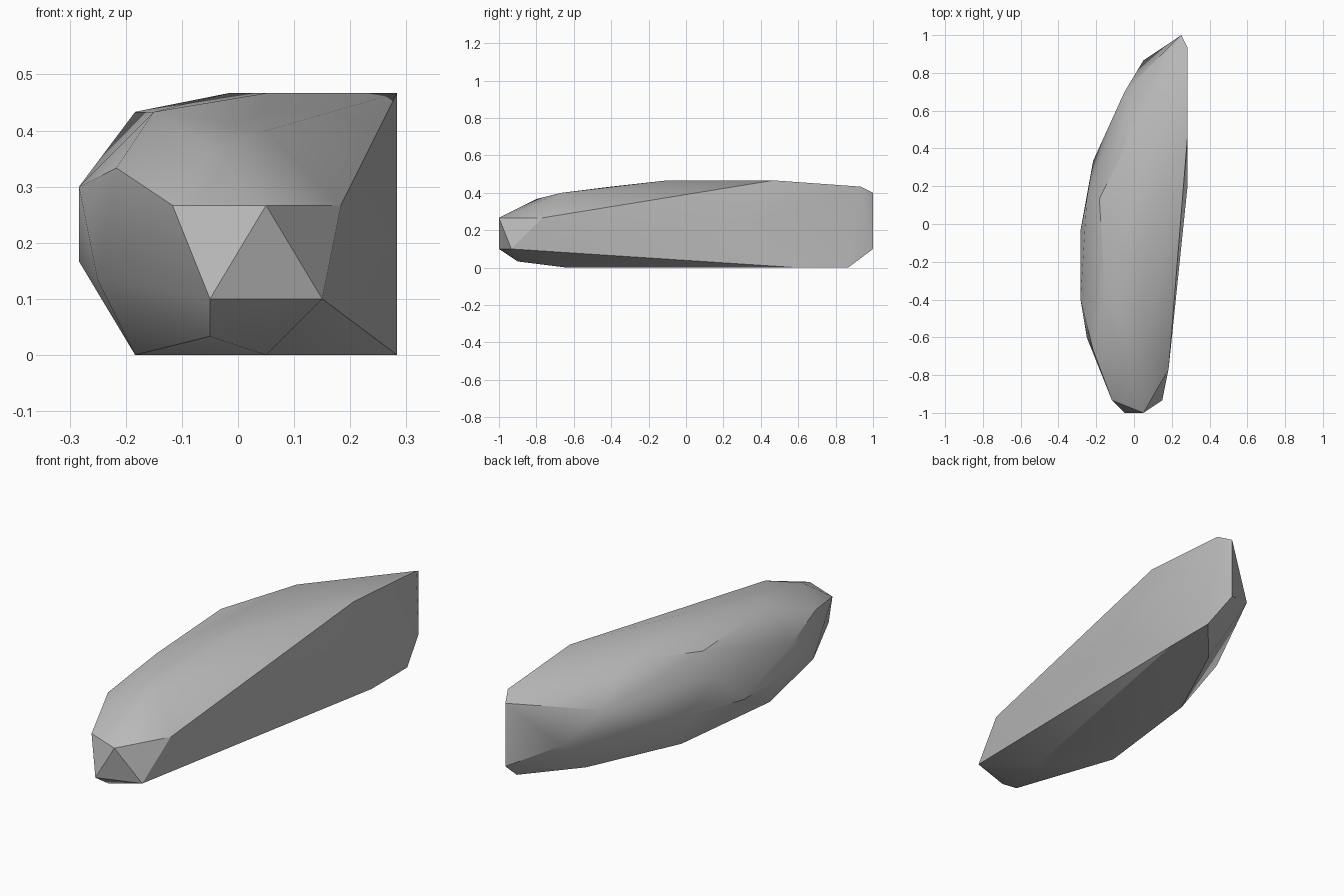
import bpy
import bmesh
import math
from mathutils import Vector

default_cube = bpy.data.objects.get("Cube")
if default_cube:
    bpy.data.objects.remove(default_cube, do_unlink=True)

# Corner heights, lengths and widths sit on a regular grid
LENGTH_STEP = 1 / 30
WIDTH_STEP = 1 / 60


def make_material(name, colour):
    material = bpy.data.materials.new(name)
    material.use_nodes = True
    material.diffuse_color = colour
    shader = next(node for node in material.node_tree.nodes
                  if node.type == 'BSDF_PRINCIPLED')
    shader.inputs["Base Color"].default_value = colour
    shader.inputs["Roughness"].default_value = 0.9
    return material


def grid_point(width, length, height):
    return Vector((width * WIDTH_STEP, length * LENGTH_STEP, height * LENGTH_STEP))


def make_faceted_stone(name, regions, material, sharp_angle):
    """Wrap the corner points of every region in one convex faceted skin."""
    bm = bmesh.new()
    for corners in regions:
        for corner in corners:
            bm.verts.new(grid_point(*corner))
    hull = bmesh.ops.convex_hull(bm, input=bm.verts[:])
    loose = [v for v in hull["geom_interior"] if isinstance(v, bmesh.types.BMVert)]
    bmesh.ops.delete(bm, geom=loose, context='VERTS')
    bmesh.ops.recalc_face_normals(bm, faces=bm.faces[:])

    mesh = bpy.data.meshes.new(name)
    bm.to_mesh(mesh)
    bm.free()
    mesh.materials.append(material)
    stone = bpy.data.objects.new(name, mesh)
    bpy.context.collection.objects.link(stone)

    bpy.ops.object.select_all(action='DESELECT')
    stone.select_set(True)
    bpy.context.view_layer.objects.active = stone
    bpy.ops.object.shade_smooth_by_angle(angle=math.radians(sharp_angle))
    return stone


# Blunt nose at the front
nose = [(3, -30, 8), (-3, -30, 3), (-7, -28, 8), (9, -28, 3),
        (11, -23, 8), (-3, -27, 1)]

# Flat underside
underside = [(3, -19, 0), (-11, -11, 0), (-7, 6, 0),
             (5, 19, 0), (17, 18, 0), (17, 26, 0)]

# Rounded flank
flank = [(-15, -18, 4), (-13, -20, 10), (-17, -12, 9), (-17, -9, 5),
         (-17, -1, 5), (-15, 4, 10), (-13, 10, 6), (-3, 21, 10), (3, 26, 6)]

# Crown along the top
crown = [(-3, -24, 11), (3, -20, 12), (-9, -12, 13), (-11, 4, 13),
         (3, -3, 14), (-1, 14, 14), (17, 14, 14)]

# Cut face and squared tail
tail = [(17, 6, 6), (17, 28, 13), (15, 30, 12), (15, 30, 3)]

stone_grey = make_material("stone_grey", (0.5, 0.5, 0.5, 1.0))
make_faceted_stone("rock", [nose, underside, flank, crown, tail], stone_grey, 30)
